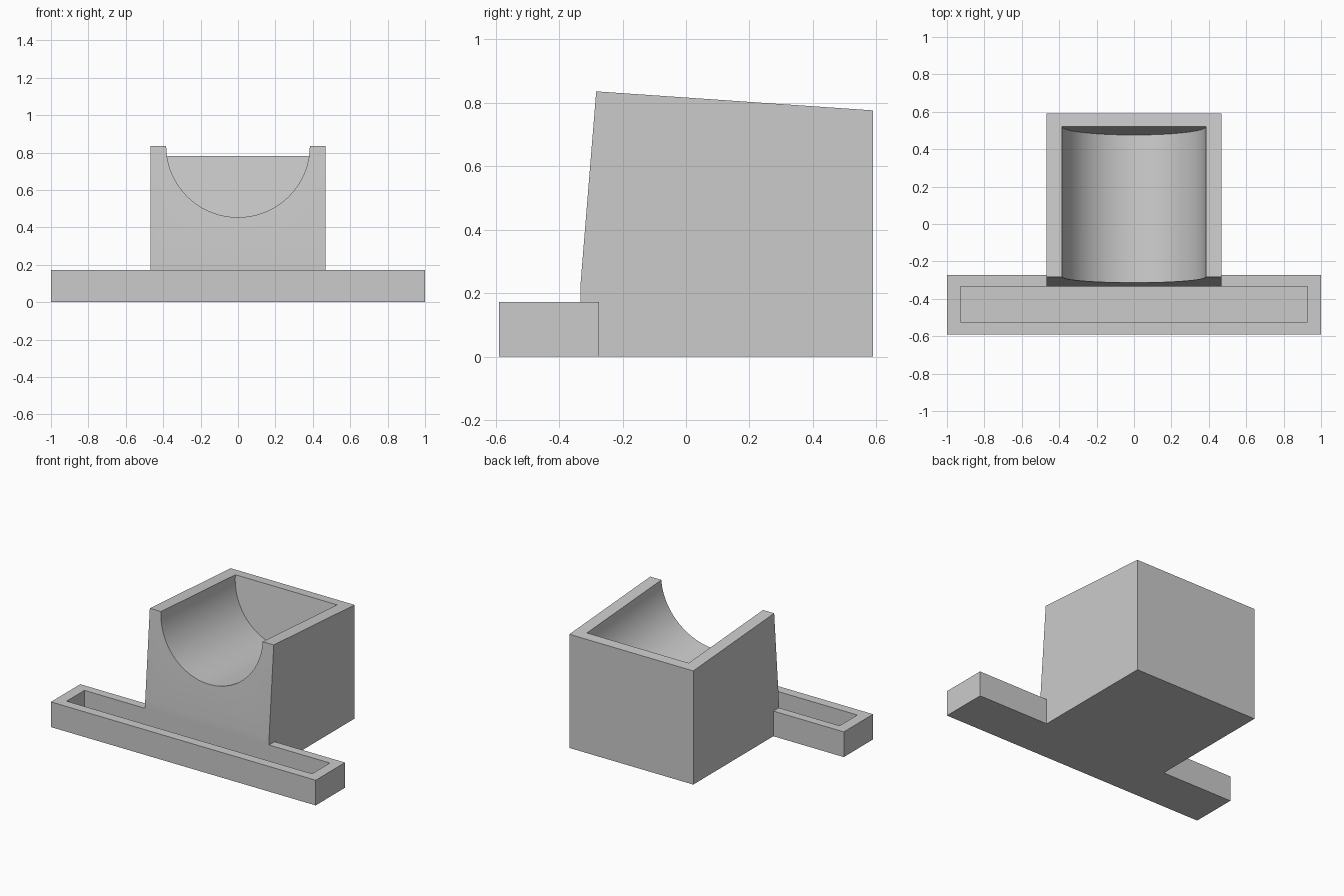
import bpy, bmesh, math

cube = bpy.data.objects.get("Cube")
if cube:
    bpy.data.objects.remove(cube, do_unlink=True)

grey = bpy.data.materials.new("plain grey")
grey.use_nodes = True
colour = (0.6, 0.6, 0.6, 1)
grey.diffuse_color = colour
grey.node_tree.nodes["Principled BSDF"].inputs["Base Color"].default_value = colour


def loft(name, start, end):
    """Solid between two matching closed outlines."""
    bm = bmesh.new()
    a = [bm.verts.new(p) for p in start]
    b = [bm.verts.new(p) for p in end]
    bm.faces.new(a)
    bm.faces.new(b)
    for i in range(len(a)):
        j = (i + 1) % len(a)
        bm.faces.new((a[i], a[j], b[j], b[i]))
    bmesh.ops.recalc_face_normals(bm, faces=bm.faces)
    mesh = bpy.data.meshes.new(name)
    bm.to_mesh(mesh)
    bm.free()
    mesh.materials.append(grey)
    obj = bpy.data.objects.new(name, mesh)
    bpy.context.collection.objects.link(obj)
    return obj


def box(name, half_x, y0, y1, z0, z1):
    ring = [(-half_x, y0), (half_x, y0), (half_x, y1), (-half_x, y1)]
    return loft(name, [(x, y, z0) for x, y in ring], [(x, y, z1) for x, y in ring])


def combine(target, tool, operation):
    mod = target.modifiers.new(operation.lower(), "BOOLEAN")
    mod.operation = operation
    mod.solver = "EXACT"
    mod.object = tool
    bpy.context.view_layer.objects.active = target
    bpy.ops.object.modifier_apply(modifier=mod.name)
    bpy.data.objects.remove(tool, do_unlink=True)


# Holder block with leaning front and sloping top
profile = [(-0.333, 0), (-0.337, 0.172), (-0.283, 0.836), (0.59, 0.776), (0.59, 0)]
holder = loft("holder_stand",
              [(-0.468, y, z) for y, z in profile],
              [(0.468, y, z) for y, z in profile])

# Front tray bar
combine(holder, box("tray_bar", 1, -0.59, -0.274, 0, 0.172), "UNION")

# Half-round cradle, open at the front and closed by a leaning back wall
radius, slope, lean, steps = 0.384, 0.0687, 0.115, 48


def cradle_outline(y, lean):
    top = 0.836 - slope * (y + 0.283)
    pts = [(radius, y + 0.2 * lean, top + 0.2)]
    for i in range(steps + 1):
        t = math.pi * i / steps
        drop = radius * math.sin(t)
        pts.append((radius * math.cos(t), y - drop * lean, top - drop * (1 - slope * lean)))
    pts.append((-radius, y + 0.2 * lean, top + 0.2))
    return pts


cradle = loft("cradle_cutter", cradle_outline(-0.5, 0), cradle_outline(0.52, lean))
combine(holder, cradle, "DIFFERENCE")

# Long tray slot
combine(holder, box("slot_cutter", 0.927, -0.525, -0.333, 0.06, 0.3), "DIFFERENCE")

# Smooth the cradle, keep the corners crisp
bpy.ops.object.select_all(action="DESELECT")
holder.select_set(True)
bpy.context.view_layer.objects.active = holder
bpy.ops.object.shade_smooth_by_angle(angle=math.radians(30))
